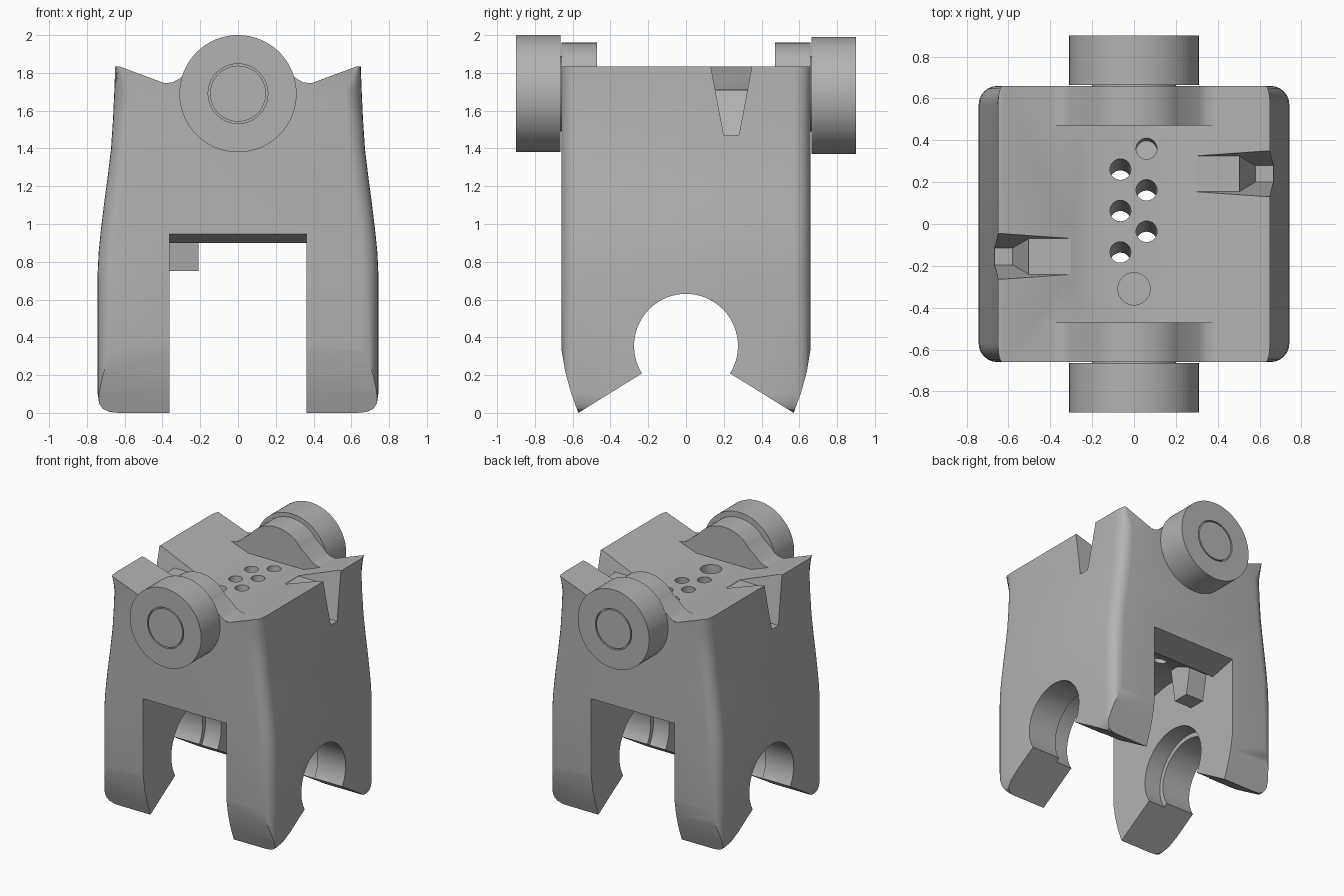
import bpy, bmesh, math
from mathutils import Vector, Matrix

if "Cube" in bpy.data.objects:
    bpy.data.objects.remove(bpy.data.objects["Cube"])

grey = bpy.data.materials.new("plain grey")
grey.use_nodes = True
GREY = (0.45, 0.45, 0.45, 1)
grey.diffuse_color = GREY
grey.node_tree.nodes["Principled BSDF"].inputs["Base Color"].default_value = GREY


def finish(name, bm):
    bmesh.ops.recalc_face_normals(bm, faces=bm.faces)
    mesh = bpy.data.meshes.new(name)
    bm.to_mesh(mesh)
    bm.free()
    ob = bpy.data.objects.new(name, mesh)
    mesh.materials.append(grey)
    bpy.context.collection.objects.link(ob)
    return ob


def prism_mesh(points, axis, lo, hi):
    """Extrude a closed outline along x (points are y, z) or y (points are x, z)."""
    bm = bmesh.new()
    at = (lambda a, z, d: (d, a, z)) if axis == "x" else (lambda a, z, d: (a, d, z))
    face = bm.faces.new([bm.verts.new(at(a, z, lo)) for a, z in points])
    new = bmesh.ops.extrude_face_region(bm, geom=[face])["geom"]
    shift = Vector(at(0, 0, hi - lo))
    bmesh.ops.translate(bm, vec=shift, verts=[v for v in new if isinstance(v, bmesh.types.BMVert)])
    return bm


def prism(name, points, axis, lo, hi):
    return finish(name, prism_mesh(points, axis, lo, hi))


def cylinder(name, radius, length, centre, axis="z", tilt=0, sides=64):
    bm = bmesh.new()
    bmesh.ops.create_cone(bm, cap_ends=True, segments=sides, radius1=radius, radius2=radius, depth=length)
    turn = {"x": Matrix.Rotation(math.pi / 2, 4, "Y"),
            "y": Matrix.Rotation(math.pi / 2, 4, "X"),
            "z": Matrix.Rotation(tilt, 4, "X")}[axis]
    bm.transform(Matrix.Translation(centre) @ turn)
    return finish(name, bm)


def combine(ob, tool, operation="DIFFERENCE"):
    """Apply a boolean and discard the tool."""
    mod = ob.modifiers.new("cut", "BOOLEAN")
    mod.object, mod.operation, mod.solver = tool, operation, "EXACT"
    bpy.context.view_layer.objects.active = ob
    bpy.ops.object.modifier_apply(modifier=mod.name)
    bpy.data.objects.remove(tool)


def mirrored(half):
    return half + [(-a, z) for a, z in reversed(half) if abs(a) > 1e-6]


def arc(radius, z, start, end, steps):
    turns = [math.radians(start + (end - start) * i / steps) for i in range(steps + 1)]
    return [(radius * math.cos(t), z + radius * math.sin(t)) for t in turns]


AXLE_Z, PIVOT_Z = 1.69, 0.355

# Body block: flared front outline with a shallow valley along the top
outline = [(0.24, 1.69), (0.63, 1.835), (0.65, 1.835), (0.655, 1.7), (0.662, 1.55), (0.672, 1.4),
           (0.69, 1.25), (0.71, 1.1), (0.728, 0.95), (0.738, 0.85), (0.743, 0.74), (0.743, 0.1),
           (0.735, 0.05), (0.715, 0.02), (0.68, 0.005), (0.63, 0)]
bm = prism_mesh(mirrored(outline), "y", -0.66, 0.66)
corners = [e for e in bm.edges
           if abs(e.verts[0].co.y - e.verts[1].co.y) < 1e-5
           and min(abs(v.co.x) for v in e.verts) > 0.64
           and max(v.co.z for v in e.verts) > 0.06]
bmesh.ops.bevel(bm, geom=corners, offset=0.09, segments=6, profile=0.5, affect="EDGES")
body = finish("body", bm)

# Raised humps around the axle at both ends
hump = [(0.46, 1.5), (0.43, 1.755), (0.39, 1.745), (0.345, 1.75), (0.31, 1.77), (0.275, 1.805)]
hump += arc(0.27, AXLE_Z, 35, 90, 10)
for side in (-1, 1):
    lo, hi = sorted((side * 0.47, side * 0.659))
    combine(body, prism("hump", mirrored(hump), "y", lo, hi), "UNION")

# Side outline: rounded feet and round pivot recess open at the bottom
side_half = [(0.7, 2.2), (0.67, 0.42), (0.658, 0.33), (0.64, 0.22), (0.61, 0.11), (0.57, 0.0)]
side_half += arc(0.275, PIVOT_Z, -32, 90, 24)
combine(body, prism("side_outline", mirrored(side_half), "x", -1, 1), "INTERSECT")

# Gap between the legs with a curved ceiling
tunnel = [(0.8, -0.2), (0.8, 0.975), (0.44, 0.9)] + arc(0.7, PIVOT_Z, 51, 90, 12)
combine(body, prism("tunnel", mirrored(tunnel), "x", -0.362, 0.362), "DIFFERENCE")
combine(body, cylinder("pivot_counterbore", 0.31, 1.0, (0, 0, PIVOT_Z), "x"))

# Wedge notches in the two top edges, each with a shelf and a sloping throat
def wedge(y, bottom):
    f = (bottom - 1.47) / 0.37
    low, top = 0.04 + 0.07 * f, 0.125
    return [(y - low, bottom), (y + low, bottom), (y + top, 1.92), (y - top, 1.92)]

for side, y in ((1, 0.24), (-1, -0.155)):
    lo, hi = sorted((side * 0.3, side * 0.8))
    throat = prism("throat", wedge(y, 1.47), "x", lo, hi)
    slope = [(side * x, z) for x, z in ((0.5, 1.72), (0.58, 1.47), (0.8, 1.47), (0.8, 2), (0.5, 2))]
    combine(throat, prism("throat_slope", slope, "y", -1, 1), "INTERSECT")
    combine(body, throat)
    combine(body, prism("shelf", wedge(y, 1.71), "x", lo, hi))

# Staggered vent holes and one blind hole
for i in range(6):
    x, y = (0.06 if i % 2 == 0 else -0.065), 0.36 - 0.099 * i
    depth = 0.3 if i == 0 else 1.4
    combine(body, cylinder("vent", 0.05, depth, (x, y, 1.69), "z", -0.08, 32))
combine(body, cylinder("blind_hole", 0.077, 0.4, (0, -0.31, 1.69)))

# Small catch hanging from the ceiling
catch = prism("catch", [(0.2, 0.75), (0.33, 0.75), (0.38, 1.02), (0.16, 1.02)], "x", -0.365, -0.21)

# Wheels with a circular groove on the outer face, on short axles
parts = [body, catch]
for name, side, z in (("front", -1, 1.69), ("back", 1, 1.68)):
    wheel = cylinder(name + "_wheel", 0.31, 0.235, (0, side * 0.7825, z), "y", sides=96)
    ring = cylinder("groove", 0.158, 0.04, (0, side * 0.9, z), "y")
    combine(ring, cylinder("groove_core", 0.148, 0.2, (0, side * 0.9, z), "y"))
    combine(wheel, ring)
    axle = cylinder(name + "_axle", 0.2, 0.1, (0, side * 0.66, AXLE_Z), "y")
    parts += [wheel, axle]

# Smooth rounded surfaces, keep sharp edges
bpy.ops.object.select_all(action="DESELECT")
for ob in parts:
    ob.select_set(True)
bpy.context.view_layer.objects.active = body
bpy.ops.object.shade_smooth_by_angle(angle=math.radians(30))
